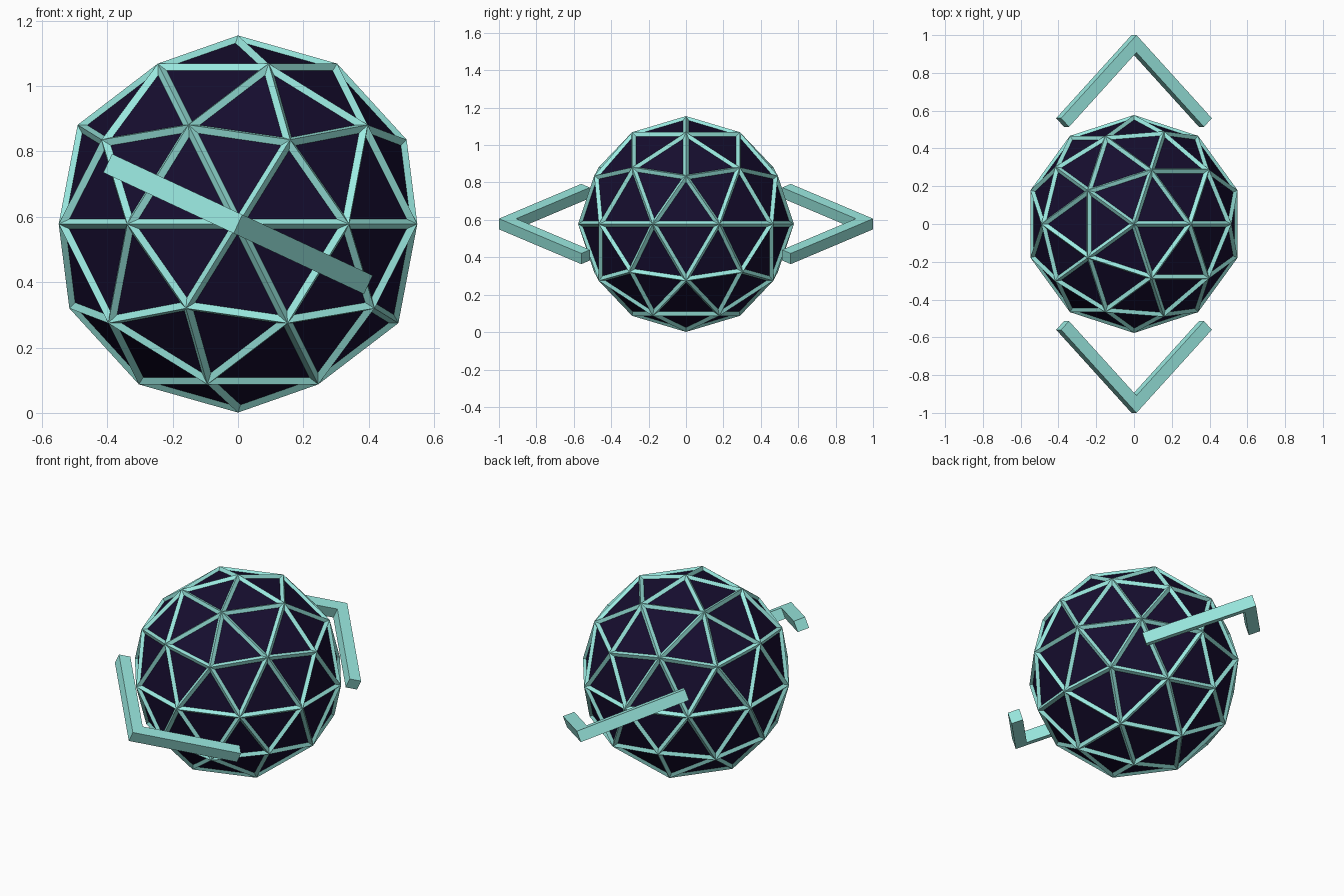
import bpy, bmesh, math
from mathutils import Matrix

if "Cube" in bpy.data.objects:
    bpy.data.objects.remove(bpy.data.objects["Cube"])

CENTRE = 0.578   # height of the sphere centre
RADIUS = 0.562   # radius of the dark panels
STRUT = 0.03     # thickness of the lattice


def material(name, colour):
    m = bpy.data.materials.new(name)
    m.diffuse_color = (*colour, 1)
    m.use_nodes = True
    m.node_tree.nodes["Principled BSDF"].inputs["Base Color"].default_value = m.diffuse_color
    return m


aqua = material("aqua", (0.33, 0.83, 0.76))
dark = material("dark_violet", (0.008, 0.004, 0.028))


def icosphere(name, mat):
    bpy.ops.mesh.primitive_ico_sphere_add(subdivisions=2, radius=RADIUS, location=(0, 0, CENTRE))
    ob = bpy.context.object
    ob.name = name
    ob.data.materials.append(mat)
    return ob


# Faceted dark panels and the diamond-section lattice along their edges
icosphere("core_panels", dark)
lattice = icosphere("lattice", aqua)
wire = lattice.modifiers.new("wire", 'WIREFRAME')
wire.thickness = STRUT
wire.offset = 0
wire.use_replace = True
wire.use_even_offset = True


def chevron(name, turn):
    """Right-angled square bar, tilted about the y axis."""
    apex, reach, w, h = 1.0, 0.44, 0.065, 0.063
    d, s = w / math.sqrt(2), w * math.sqrt(2)
    profile = [(0, apex), (-reach, apex - reach), (-reach + d, apex - reach - d),
               (0, apex - s), (reach - d, apex - reach - d), (reach, apex - reach)]
    bm = bmesh.new()
    face = bm.faces.new([bm.verts.new((x, y, -h / 2)) for x, y in profile])
    top = bmesh.ops.extrude_face_region(bm, geom=[face])["geom"]
    bmesh.ops.translate(bm, vec=(0, 0, h),
                        verts=[g for g in top if isinstance(g, bmesh.types.BMVert)])
    bmesh.ops.recalc_face_normals(bm, faces=bm.faces)
    me = bpy.data.meshes.new(name)
    bm.to_mesh(me)
    bm.free()
    me.materials.append(aqua)
    ob = bpy.data.objects.new(name, me)
    bpy.context.collection.objects.link(ob)
    ob.matrix_world = (Matrix.Translation((0, 0, CENTRE))
                       @ Matrix.Rotation(math.radians(25), 4, 'Y')
                       @ Matrix.Rotation(turn, 4, 'Z'))


# Floating bracket bars at the back and front
chevron("back_bracket", 0)
chevron("front_bracket", math.pi)
